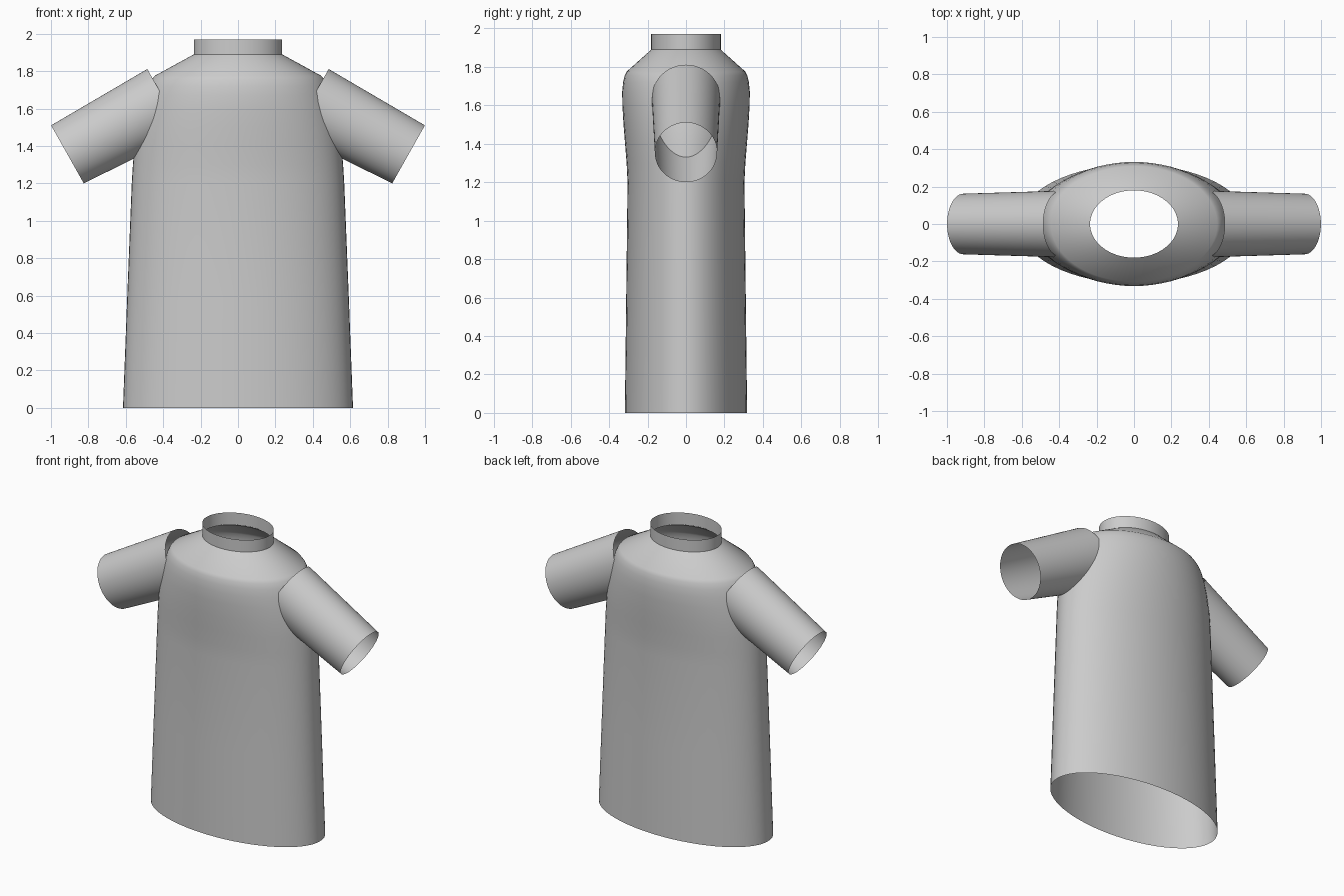
import bpy, math
from mathutils import Vector

cube = bpy.data.objects.get("Cube")
if cube:
    bpy.data.objects.remove(cube, do_unlink=True)

SEGMENTS = 64

fabric = bpy.data.materials.new("grey fabric")
fabric.use_nodes = True
colour = (0.6, 0.6, 0.6, 1)
fabric.diffuse_color = colour
fabric.node_tree.nodes["Principled BSDF"].inputs["Base Color"].default_value = colour


def loft(name, rings):
    """Open tube through ellipses, each given as centre, first radius vector, second radius vector."""
    verts = []
    for centre, u, v in rings:
        for i in range(SEGMENTS):
            a = math.tau * i / SEGMENTS
            verts.append(Vector(centre) + Vector(u) * math.cos(a) + Vector(v) * math.sin(a))
    faces = []
    for r in range(len(rings) - 1):
        for i in range(SEGMENTS):
            j = (i + 1) % SEGMENTS
            low, high = r * SEGMENTS, (r + 1) * SEGMENTS
            faces.append((low + i, low + j, high + j, high + i))
    mesh = bpy.data.meshes.new(name)
    mesh.from_pydata(verts, [], faces)
    mesh.materials.append(fabric)
    obj = bpy.data.objects.new(name, mesh)
    bpy.context.collection.objects.link(obj)
    bpy.ops.object.select_all(action="DESELECT")
    obj.select_set(True)
    bpy.context.view_layer.objects.active = obj
    bpy.ops.object.shade_smooth_by_angle(angle=math.radians(40))
    return obj


def upright(profile):
    return [((0, 0, z), (rx, 0, 0), (0, ry, 0)) for z, rx, ry in profile]


# Body: height, half width, half depth, from hem to neck
loft("shirt_body", upright([
    (0, 0.615, 0.318), (0.6, 0.592, 0.311), (1.2, 0.568, 0.304),
    (1.3, 0.562, 0.309), (1.4, 0.553, 0.317), (1.5, 0.54, 0.325),
    (1.6, 0.517, 0.331), (1.67, 0.497, 0.332), (1.72, 0.48, 0.327),
    (1.755, 0.463, 0.319), (1.775, 0.445, 0.309), (1.89, 0.235, 0.18)]))

# Standing collar band
loft("collar", upright([(1.885, 0.236, 0.181), (1.97, 0.236, 0.181)]))

# Sleeves: tapered open tubes, one per side
for side, name in ((1, "left_sleeve"), (-1, "right_sleeve")):
    rings = []
    for x, z, radius, depth in ((0.387, 1.637, 0.2, 0.178), (0.912, 1.355, 0.178, 0.162)):
        rings.append(((side * x, 0, z), (0, side * depth, 0),
                      (side * 0.49 * radius, 0, 0.87 * radius)))
    loft(name, rings)
